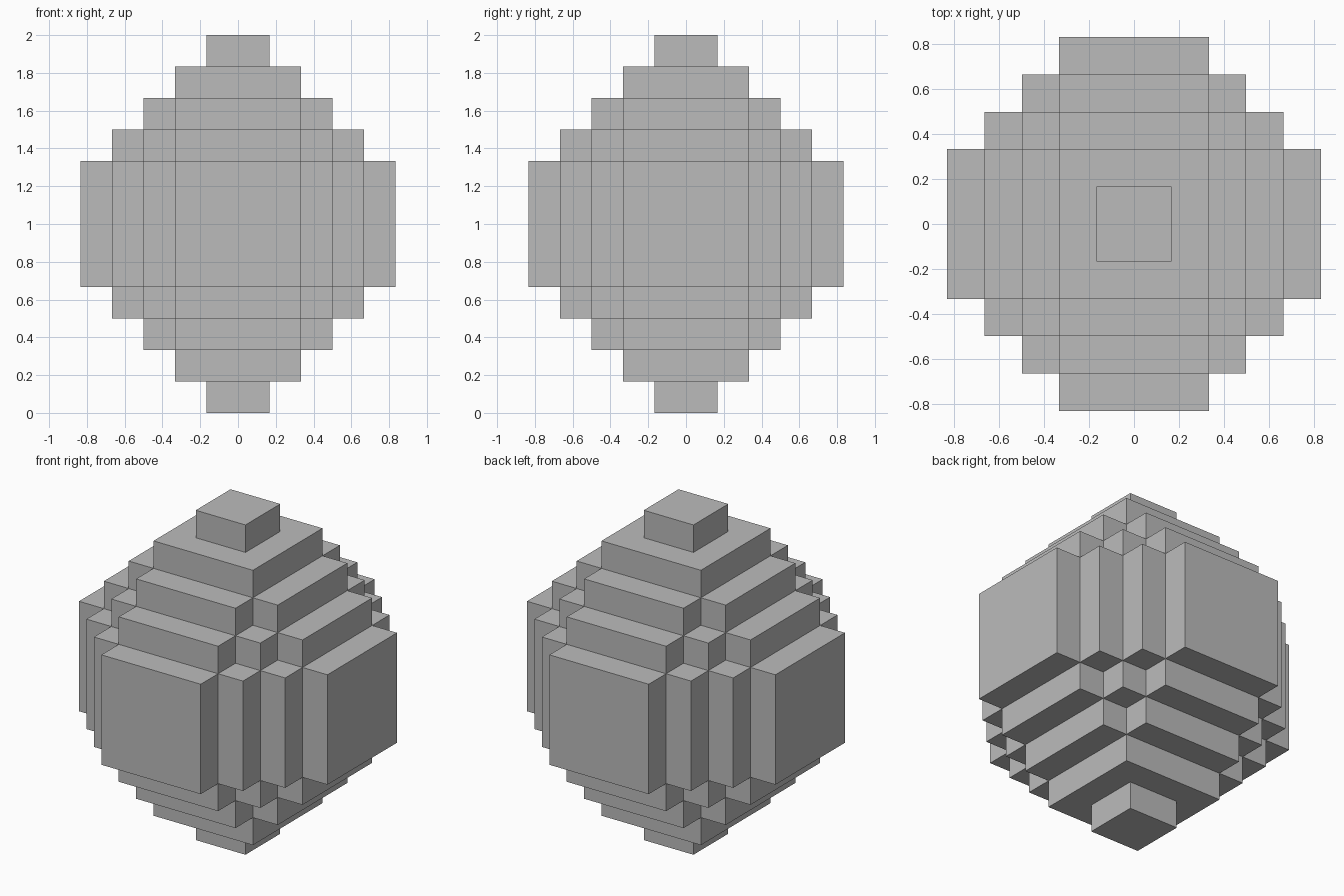
import bpy
import bmesh
from itertools import product
from mathutils import Vector

cube = bpy.data.objects.get("Cube")
if cube:
    bpy.data.objects.remove(cube, do_unlink=True)

STEP = 1 / 6      # size of one block
CENTRE = 6        # blocks from the ground to the middle

grey = bpy.data.materials.new("stone grey")
grey.use_nodes = True
colour = (0.5, 0.5, 0.5, 1)
grey.diffuse_color = colour
grey.node_tree.nodes["Principled BSDF"].inputs["Base Color"].default_value = colour


def reach(i):
    """Distance of a block's outer side from the middle."""
    return i + 1 if i >= 0 else -i


def is_solid(cell):
    x, y, z = (reach(i) for i in cell)
    in_body = sum(max(r, 2) for r in (x, y, z)) <= 9
    in_cap = x == 1 and y == 1 and z <= 6
    return in_body or in_cap


# Stepped ball with a small cap at each pole, as one closed shell
bm = bmesh.new()
corners = {}


def vertex(p):
    key = tuple(p)
    if key not in corners:
        corners[key] = bm.verts.new((Vector(p) + Vector((0, 0, CENTRE))) * STEP)
    return corners[key]


for cell in product(range(-6, 6), repeat=3):
    if not is_solid(cell):
        continue
    for axis, side in product(range(3), (0, 1)):
        neighbour = list(cell)
        neighbour[axis] += 1 if side else -1
        if is_solid(neighbour):
            continue
        u, v = (axis + 1) % 3, (axis + 2) % 3
        loop = []
        for du, dv in ((0, 0), (1, 0), (1, 1), (0, 1)):
            p = list(cell)
            p[axis] += side
            p[u] += du
            p[v] += dv
            loop.append(vertex(p))
        bm.faces.new(loop if side else loop[::-1])

# Merge the flat squares into whole step faces
bmesh.ops.dissolve_limit(bm, angle_limit=0.01, verts=bm.verts[:], edges=bm.edges[:])

mesh = bpy.data.meshes.new("stepped_ball")
bm.to_mesh(mesh)
bm.free()
mesh.materials.append(grey)
ball = bpy.data.objects.new("stepped_ball", mesh)
bpy.context.collection.objects.link(ball)
